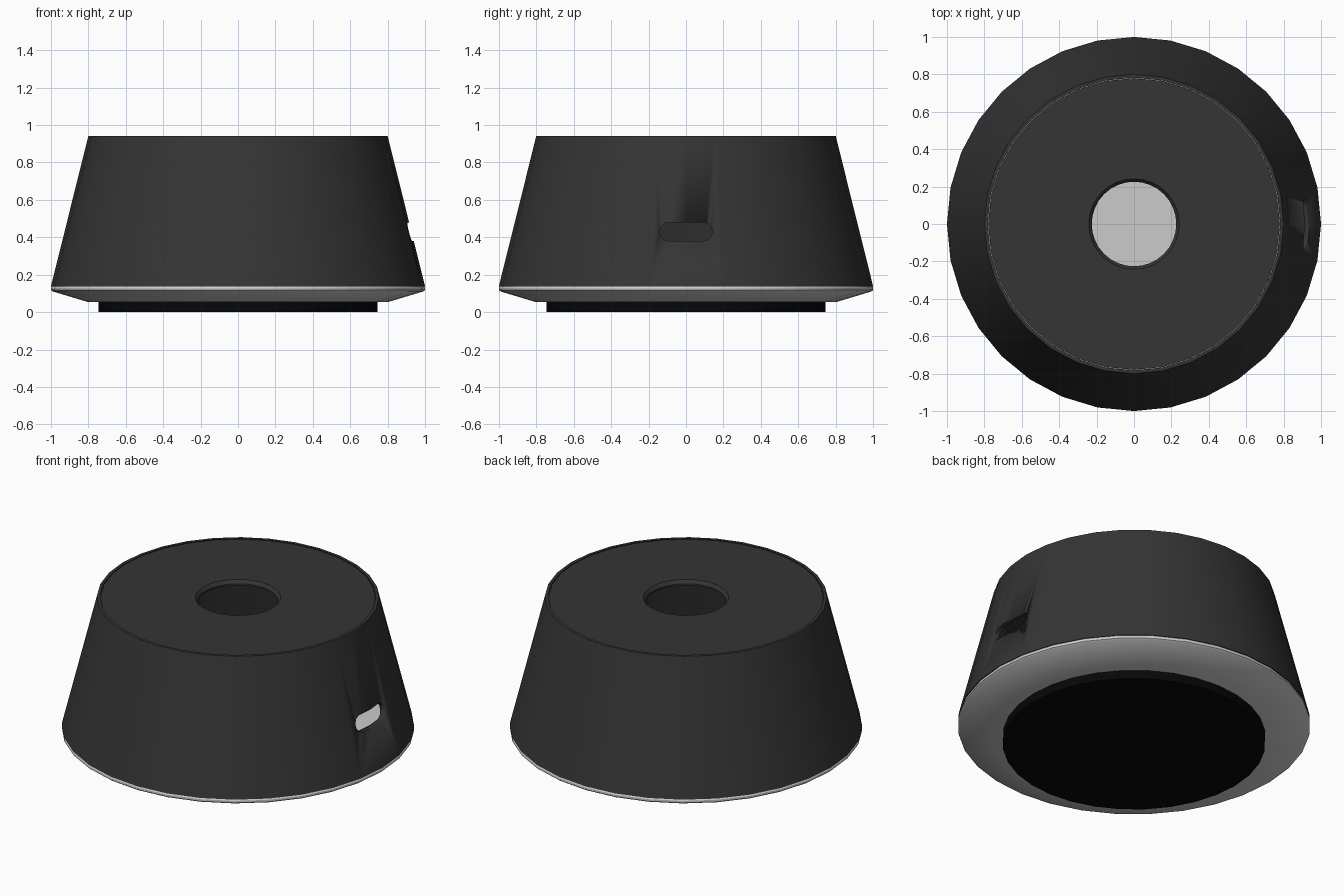
import bpy, bmesh, math

if "Cube" in bpy.data.objects:
    bpy.data.objects.remove(bpy.data.objects["Cube"])

SIDES = 32


def material(name, value):
    m = bpy.data.materials.new(name)
    m.diffuse_color = (value, value, value, 1)
    m.use_nodes = True
    m.node_tree.nodes["Principled BSDF"].inputs["Base Color"].default_value = m.diffuse_color
    return m


def finish(name, bm, mat=None):
    bmesh.ops.recalc_face_normals(bm, faces=bm.faces)
    me = bpy.data.meshes.new(name)
    bm.to_mesh(me)
    bm.free()
    for p in me.polygons:
        p.use_smooth = True
    me.set_sharp_from_angle(angle=math.radians(30))
    if mat:
        me.materials.append(mat)
    ob = bpy.data.objects.new(name, me)
    bpy.context.collection.objects.link(ob)
    return ob


def lathe(name, profile, mat=None, ring=False):
    """Spin (radius, z) points round z; a ring closes its section, a disc gets end caps."""
    bm = bmesh.new()
    loops = []
    for r, z in profile:
        loops.append([bm.verts.new((r * math.cos(2 * math.pi * i / SIDES),
                                    r * math.sin(2 * math.pi * i / SIDES), z))
                      for i in range(SIDES)])
    pairs = list(zip(loops, loops[1:]))
    if ring:
        pairs.append((loops[-1], loops[0]))
    else:
        bm.faces.new(loops[0])
        bm.faces.new(loops[-1])
    for a, b in pairs:
        for i in range(SIDES):
            j = (i + 1) % SIDES
            bm.faces.new((a[i], a[j], b[j], b[i]))
    return finish(name, bm, mat)


dark = material("dark_plastic", 0.035)
black = material("black_rubber", 0.002)

# Rubber foot and bevelled metal base plate
lathe("foot", [(0.745, 0), (0.745, 0.055)], black)
lathe("base_plate", [(0.80, 0.053), (0.99, 0.11), (1.0, 0.118), (1.0, 0.13), (0.995, 0.138)])

# Hollow tapered shell
shell = lathe("shell", [(1.0, 0.138), (0.80, 0.942), (0.782, 0.942), (0.965, 0.138)],
              dark, ring=True)

# Top lid with a chamfered central cable hole
lathe("lid", [(0.78, 0.938), (0.242, 0.938), (0.226, 0.918), (0.226, 0.908), (0.78, 0.908)],
      dark, ring=True)

# Rounded port slot cut through the +x side of the shell
bm = bmesh.new()
outline = []
for side in (1, -1):
    for k in range(9):
        a = math.pi * k / 8 - math.pi / 2
        outline.append(bm.verts.new((0.75, side * (0.09 + 0.05 * math.cos(a)),
                                     0.43 + side * 0.05 * math.sin(a))))
face = bm.faces.new(outline)
ext = bmesh.ops.extrude_face_region(bm, geom=[face])
bmesh.ops.translate(bm, vec=(0.4, 0, 0),
                    verts=[v for v in ext["geom"] if isinstance(v, bmesh.types.BMVert)])
cutter = finish("slot_cutter", bm, dark)
cutter.hide_render = True
cutter.display_type = 'WIRE'
cut = shell.modifiers.new("port_slot", 'BOOLEAN')
cut.operation = 'DIFFERENCE'
cut.solver = 'EXACT'
cut.object = cutter
